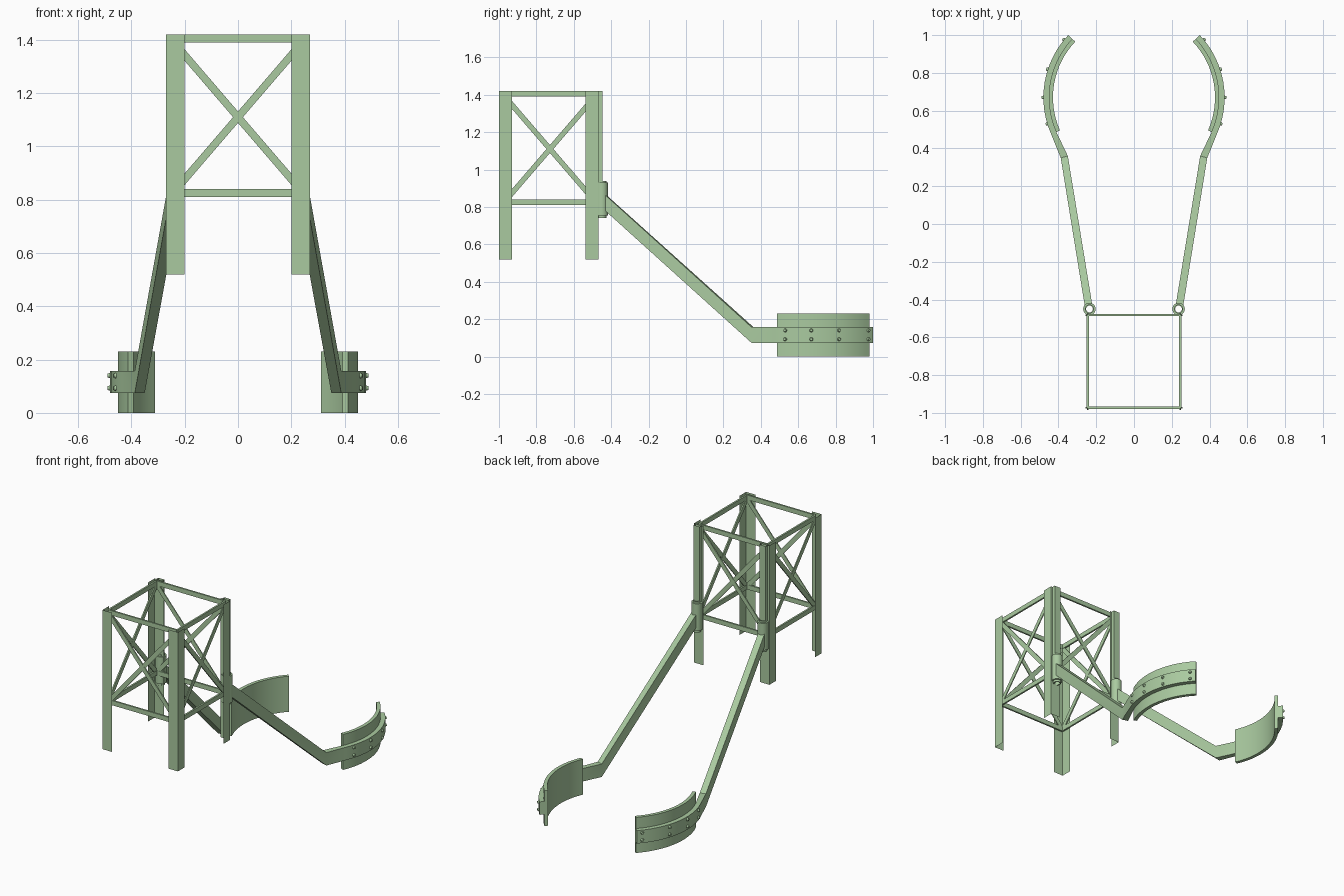
import bpy, bmesh, math
from mathutils import Vector, Matrix

if "Cube" in bpy.data.objects:
    bpy.data.objects.remove(bpy.data.objects["Cube"])

paint = bpy.data.materials.new("pale_green_paint")
paint.diffuse_color = (0.40, 0.59, 0.35, 1)
paint.use_nodes = True
paint.node_tree.nodes["Principled BSDF"].inputs["Base Color"].default_value = paint.diffuse_color


def finish(name, bm, smooth=False):
    bmesh.ops.recalc_face_normals(bm, faces=bm.faces[:])
    me = bpy.data.meshes.new(name)
    bm.to_mesh(me)
    bm.free()
    me.materials.append(paint)
    ob = bpy.data.objects.new(name, me)
    bpy.context.collection.objects.link(ob)
    if smooth:
        bpy.ops.object.select_all(action='DESELECT')
        ob.select_set(True)
        bpy.context.view_layer.objects.active = ob
        bpy.ops.object.shade_smooth_by_angle(angle=math.radians(30))
    return ob


def sheet(name, path, z0, z1):
    """Thin open plate: a plan path pulled up from z0 to z1."""
    bm = bmesh.new()
    cols = [(bm.verts.new((x, y, z0)), bm.verts.new((x, y, z1))) for x, y in path]
    for a, b in zip(cols, cols[1:]):
        bm.faces.new((a[0], b[0], b[1], a[1]))
    return finish(name, bm)


def bar(name, a, b, thick, height):
    """Flat bar between two points, thin horizontally."""
    a, b = Vector(a), Vector(b)
    d = (b - a).normalized()
    side = d.cross(Vector((0, 0, 1))).normalized()
    up = side.cross(d)
    rot = Matrix((d, side, up)).transposed().to_4x4()
    size = Matrix.Diagonal(((b - a).length, thick, height, 1))
    bm = bmesh.new()
    bmesh.ops.create_cube(bm, size=1, matrix=Matrix.Translation((a + b) / 2) @ rot @ size)
    return finish(name, bm)


def ribbon(name, stations, smooth=True):
    """Sweep of upright rectangles: (centre, plan normal, half width, half height)."""
    bm = bmesh.new()
    rings = []
    for c, n, w, h in stations:
        rings.append([bm.verts.new((c[0] + n[0] * i * w, c[1] + n[1] * i * w, c[2] + j * h))
                      for i, j in ((-1, -1), (1, -1), (1, 1), (-1, 1))])
    for r, q in zip(rings, rings[1:]):
        for k in range(4):
            bm.faces.new((r[k], r[(k + 1) % 4], q[(k + 1) % 4], q[k]))
    bm.faces.new(rings[0])
    bm.faces.new(rings[-1])
    return finish(name, bm, smooth)


def tube(name, x, y, z0, z1, r_out, r_in, n=24):
    bm = bmesh.new()
    loops = []
    for r, z in ((r_out, z0), (r_out, z1), (r_in, z1), (r_in, z0)):
        loops.append([bm.verts.new((x + r * math.cos(2 * math.pi * k / n),
                                    y + r * math.sin(2 * math.pi * k / n), z)) for k in range(n)])
    for i in range(4):
        p, q = loops[i], loops[(i + 1) % 4]
        for k in range(n):
            bm.faces.new((p[k], p[(k + 1) % n], q[(k + 1) % n], q[k]))
    return finish(name, bm, True)


# Corner posts: angle iron with the corner facing out
X, Y0, Y1, LEG = 0.27, -1.0, -0.467, 0.069
for s in (-1, 1):
    for y, t, label in ((Y0, 1, "front"), (Y1, -1, "rear")):
        sheet(f"{label}_post", [(s * (X - LEG), y), (s * X, y), (s * X, y + t * LEG)], 0.52, 1.42)

# Rails and cross braces on all four sides
FX, FY0, FY1 = 0.245, -0.973, -0.482
corners = [(-FX, FY0), (FX, FY0), (FX, FY1), (-FX, FY1)]
for k in range(4):
    p, q = corners[k], corners[(k + 1) % 4]
    for z in (0.825, 1.405):
        bar("rail", (*p, z), (*q, z), 0.011, 0.03)
    bar("cross_brace", (*p, 1.395), (*q, 0.825), 0.008, 0.028)
    bar("cross_brace", (*p, 0.825), (*q, 1.395), 0.006, 0.028)

# Arms, pads and hinges, both sides
CY, SWEEP0, SWEEP1 = 0.67, -24, 43.5


def arc_station(s, deg, r, z, w, h):
    c, sn = math.cos(math.radians(deg)), math.sin(math.radians(deg))
    return ((s * r * c, CY + r * sn, z), (s * c, sn), w, h)


def sweep(n):
    return [SWEEP0 + (SWEEP1 - SWEEP0) * k / n for k in range(n + 1)]


for s in (-1, 1):
    hx, hy = s * 0.236, -0.45
    # hinge guide on the post, outer sleeve and inner bushing
    sheet("guide_rail", [(hx - 0.022, Y1), (hx - 0.022, -0.446), (hx + 0.022, -0.446),
                         (hx + 0.022, Y1)], 0.84, 1.42)
    tube("hinge_sleeve", hx, hy, 0.755, 0.93, 0.033, 0.022)
    tube("hinge_bushing", hx, hy, 0.74, 0.94, 0.024, 0.018)

    # sloping arm running into the curved grip
    d = Vector((0.133, 0.805)).normalized()
    arm = [((s * 0.241, -0.43, 0.823), (s * d.y, -d.x), 0.02, 0.042),
           ((s * 0.369, 0.355, 0.116), (s * 0.98, -0.28), 0.019, 0.042)]
    arm += [arc_station(s, a, 0.465, 0.116, 0.015, 0.042) for a in sweep(12)]
    ribbon("arm", arm)
    ribbon("grip_pad", [arc_station(s, a, 0.44, 0.115, 0.011, 0.115) for a in sweep(16)])

    # rivets
    for deg in (-17, 0, 18, 39.5):
        for z in (0.093, 0.14):
            p, n, _, _ = arc_station(s, deg, 0.483, z, 0, 0)
            rot = Vector((n[0], n[1], 0)).to_track_quat('Z', 'Y').to_matrix().to_4x4()
            bm = bmesh.new()
            bmesh.ops.create_cone(bm, cap_ends=True, segments=10, radius1=0.011, radius2=0.007,
                                  depth=0.012, matrix=Matrix.Translation(p) @ rot)
            finish("rivet", bm)
